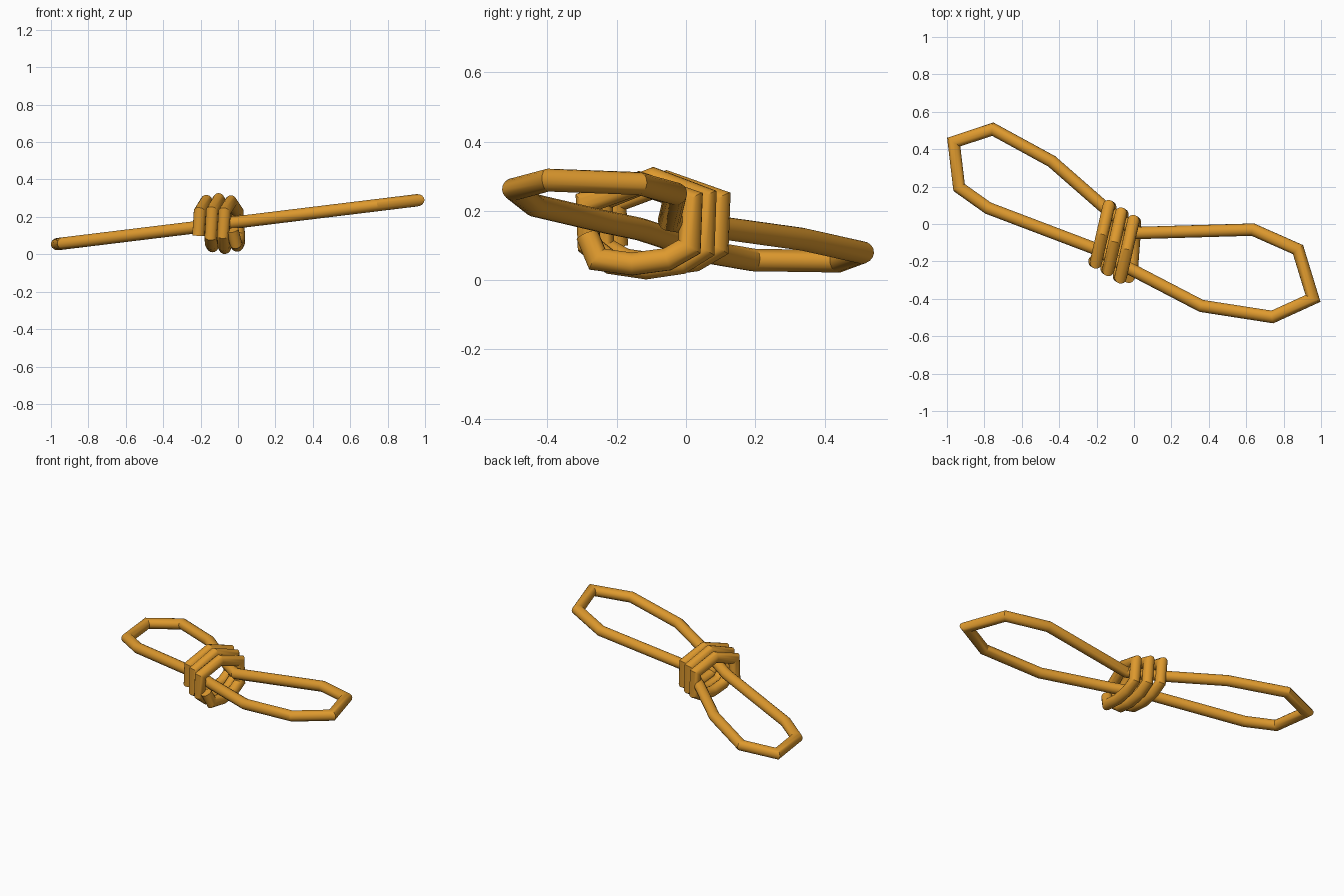
import bpy, bmesh, math
from mathutils import Vector

if "Cube" in bpy.data.objects:
    bpy.data.objects.remove(bpy.data.objects["Cube"])

SIDES, R = 16, 0.033

mat = bpy.data.materials.new("golden_rope")
mat.diffuse_color = (0.73, 0.32, 0.027, 1)
mat.use_nodes = True
mat.node_tree.nodes["Principled BSDF"].inputs["Base Color"].default_value = mat.diffuse_color


def tube(name, pts, closed):
    """Sweep a round section along straight runs with mitred corners."""
    pts = [Vector(p) for p in pts]
    if closed:  # start mid-run so that the seam is square
        pts.insert(0, (pts[0] + pts[-1]) / 2)
    n = len(pts)
    d0 = (pts[1] - pts[0]).normalized()
    a = d0.cross(Vector((0, 0, 1))).normalized()
    b = d0.cross(a)
    ring = [pts[0] + R * (a * math.cos(2 * math.pi * k / SIDES) + b * math.sin(2 * math.pi * k / SIDES))
            for k in range(SIDES)]
    rings = [ring]
    for i in range(1, n):
        d = (pts[i] - pts[i - 1]).normalized()
        out = d
        if closed or i < n - 1:
            out = (pts[(i + 1) % n] - pts[i]).normalized()
        plane = (d + out).normalized()
        ring = [v + d * ((pts[i] - v).dot(plane) / d.dot(plane)) for v in ring]
        rings.append(ring)
    bm = bmesh.new()
    vs = [[bm.verts.new(v) for v in r] for r in rings]
    for i in range(n if closed else n - 1):
        p, q = vs[i], vs[(i + 1) % n]
        for k in range(SIDES):
            m = (k + 1) % SIDES
            bm.faces.new((p[k], p[m], q[m], q[k]))
    if not closed:
        bm.faces.new(vs[0])
        bm.faces.new(vs[-1])
    bmesh.ops.recalc_face_normals(bm, faces=bm.faces[:])
    me = bpy.data.meshes.new(name)
    bm.to_mesh(me)
    bm.free()
    me.materials.append(mat)
    ob = bpy.data.objects.new(name, me)
    bpy.context.collection.objects.link(ob)
    bpy.ops.object.select_all(action='DESELECT')
    ob.select_set(True)
    bpy.context.view_layer.objects.active = ob
    bpy.ops.object.shade_smooth_by_angle(angle=math.radians(26))


# Long double loop lying in a gently tilted plane
outline = [(-0.16, 0.09), (-0.44, 0.335), (-0.755, 0.507), (-0.964, 0.438),
           (-0.935, 0.195), (-0.78, 0.085), (-0.2, -0.135), (-0.03, -0.235),
           (0.36, -0.438), (0.74, -0.497), (0.957, -0.398), (0.877, -0.137),
           (0.635, -0.03), (0.02, -0.048)]
tube("double_loop", [(x, y, 0.172 + 0.122 * x) for x, y in outline], True)

# Three wraps around the middle: (side factor, height) for one turn
turn = [(-1, 0.095), (-1, 0.232), (0, 0.292), (1, 0.235),
        (1, 0.09), (0.62, 0.05), (0, 0.035), (-0.62, 0.05)]
path = []
for w, s in enumerate((0.93, 1.0, 0.91)):
    for i, (f, z) in enumerate(turn):
        u = w + i / 8
        path.append((-0.186 + 0.066 * u + 0.026 * f,
                     -0.045 - 0.04 * u + 0.155 * f,
                     0.163 + (z - 0.163) * s))
path.append((-0.03, -0.285, 0.13))  # tucked end
tube("middle_wraps", path, False)
